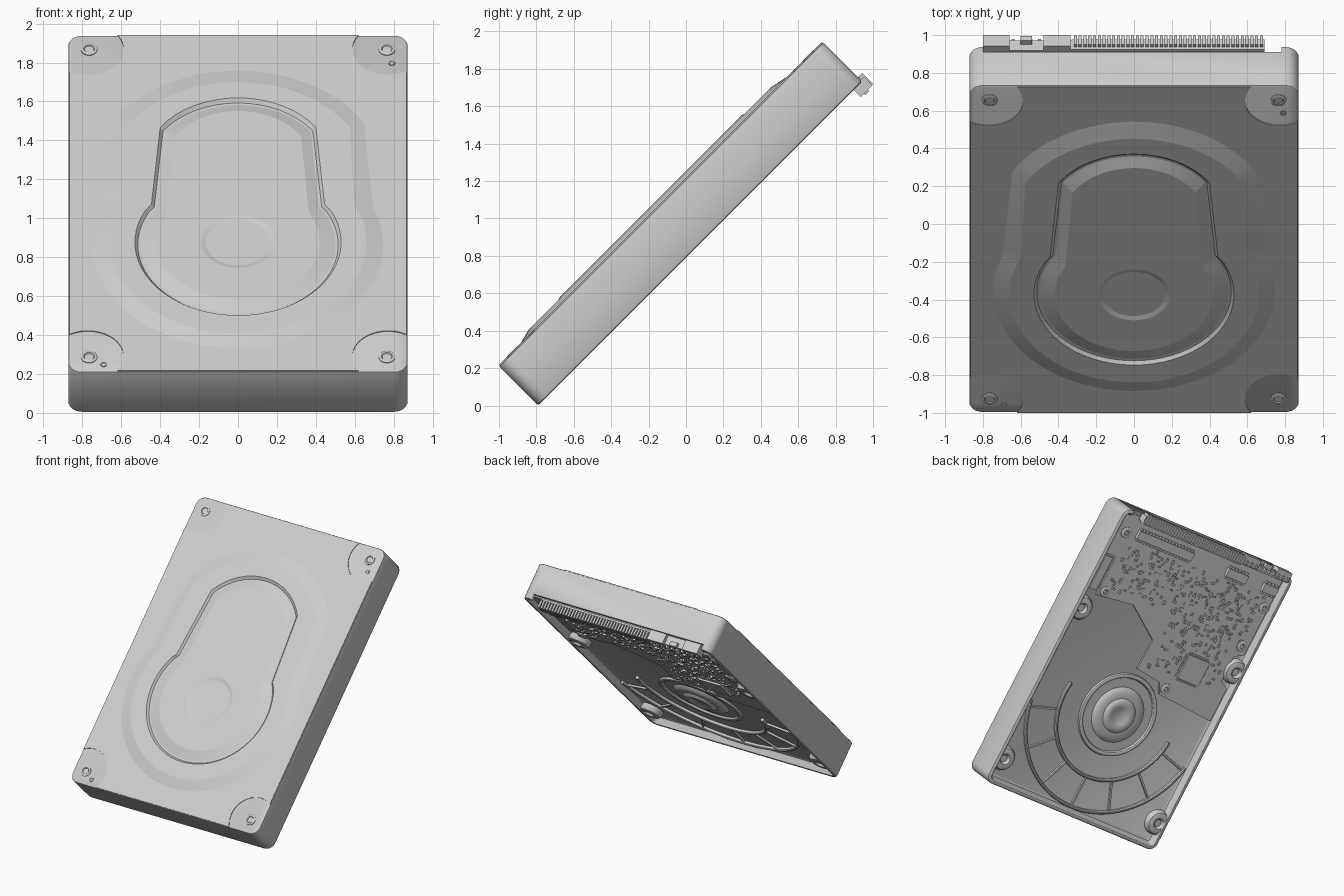
import bpy, bmesh, random
from math import sin, cos, asin, atan2, pi, sqrt, radians
from mathutils import Matrix

if "Cube" in bpy.data.objects:
    bpy.data.objects.remove(bpy.data.objects["Cube"])

random.seed(4)
# Local frame: x = width, v = length, w = thickness; the whole drive leans back 45 degrees
TILT = Matrix.Translation((0, -0.79, 0)) @ Matrix.Rotation(radians(45), 4, 'X')
L, W, HUB, MOTOR = 2.45, 0.872, 0.915, 0.89
FLOOR = 0.06


def finish(name, bm, angle=30):
    bmesh.ops.recalc_face_normals(bm, faces=bm.faces)
    me = bpy.data.meshes.new(name)
    bm.to_mesh(me)
    bm.free()
    ob = bpy.data.objects.new(name, me)
    bpy.context.collection.objects.link(ob)
    ob.matrix_world = TILT
    bpy.ops.object.select_all(action='DESELECT')
    ob.select_set(True)
    bpy.context.view_layer.objects.active = ob
    bpy.ops.object.shade_smooth_by_angle(angle=radians(angle))
    return ob


def loft(bm, rings):
    vs = [[bm.verts.new(p) for p in r] for r in rings]
    n = len(vs[0])
    for a, b in zip(vs, vs[1:]):
        for i in range(n):
            j = (i + 1) % n
            bm.faces.new((a[i], a[j], b[j], b[i]))
    bm.faces.new(vs[0])
    bm.faces.new(vs[-1])


def lathe(bm, x, v, profile, n=32):
    loft(bm, [[(x + r * cos(2 * pi * i / n), v + r * sin(2 * pi * i / n), w)
               for i in range(n)] for r, w in profile])


def box(bm, x0, x1, v0, v1, w0, w1):
    loft(bm, [[(x0, v0, w), (x1, v0, w), (x1, v1, w), (x0, v1, w)] for w in (w0, w1)])


def at(points, w):
    return [(x, v, w) for x, v in points]


def rounded(inset, rad=0.07, n=6):
    x, pts = W - inset, []
    r = max(rad - inset, 0.02)
    for sx, cv, a0 in ((1, L - inset - r, 0), (-1, L - inset - r, 90), (-1, inset + r, 180), (1, inset + r, 270)):
        for i in range(n + 1):
            a = radians(a0 + 90 * i / n)
            pts.append((sx * (x - r) + r * cos(a), cv + r * sin(a)))
    return pts


def keyhole(r, neck_v, nx, nv, cx, cv, top):
    a = asin((neck_v - HUB) / r)
    pts = []
    for i in range(41):
        t = pi - a + (pi + 2 * a) * i / 40
        pts.append((r * cos(t), HUB + r * sin(t)))
    s = top - cv
    R = (cx * cx + s * s) / (2 * s)
    b = asin(cx / R)
    pts.append((nx, nv))
    pts += [(R * sin(b - 2 * b * i / 16), top - R + R * cos(b - 2 * b * i / 16)) for i in range(17)]
    pts.append((-nx, nv))
    return pts


# Case: rounded tray, open underneath
bm = bmesh.new()
loft(bm, [at(rounded(i), w) for i, w in
          ((0.07, FLOOR), (0.055, FLOOR - 0.008), (0.036, 0.004), (0.03, 0.0), (0.012, 0.0), (0.004, 0.004),
           (0, 0.014), (0, 0.285), (0.003, 0.293), (0.01, 0.297))])
case = finish("case", bm)

# Opening in the end wall for the connectors
bm = bmesh.new()
box(bm, -0.80, 0.78, 2.36, 2.6, -0.1, 0.045)
cutter = finish("end_opening_cutter", bm)
cutter.hide_render = True
mod = case.modifiers.new("opening", 'BOOLEAN')
mod.operation, mod.object, mod.solver = 'DIFFERENCE', cutter, 'EXACT'
bpy.context.view_layer.objects.active = case
bpy.ops.object.modifier_apply(modifier=mod.name)
bpy.data.objects.remove(cutter)

# Cover plate with a round bite at each corner
R, ins = 0.185, 0.006
px, pv = 0.772, 0.11
a0 = atan2(sqrt(R * R - (W - ins - px) ** 2), -(W - ins - px))
a1 = atan2(-(pv - ins), sqrt(R * R - (pv - ins) ** 2))
bl = [(-px + R * cos(a0 + (a1 - a0) * i / 16), pv + R * sin(a0 + (a1 - a0) * i / 16)) for i in range(17)]
outline = (bl + [(-x, v) for x, v in bl[::-1]] + [(-x, L - v) for x, v in bl]
           + [(x, L - v) for x, v in bl[::-1]])
bm = bmesh.new()
loft(bm, [at(outline, 0.29), at(outline, 0.302)])
finish("cover_plate", bm)

# Raised cover pressing: outer slope, groove, higher inner plateau, spindle dimple
neck = asin((1.12 - HUB) / 0.42)
rings = [(keyhole(0.75, 1.185, 0.695, 1.225, 0.65, 1.81, 2.19), 0.301),
         (keyhole(0.66, 1.185, 0.595, 1.225, 0.575, 1.75, 2.08), 0.324),
         (keyhole(0.53, 1.15, 0.445, 1.19, 0.40, 1.75, 1.965), 0.324),
         (keyhole(0.515, 1.15, 0.43, 1.19, 0.385, 1.74, 1.945), 0.307),
         (keyhole(0.50, 1.15, 0.415, 1.19, 0.375, 1.735, 1.93), 0.307),
         (keyhole(0.42, 1.12, 0.36, 1.17, 0.325, 1.68, 1.865), 0.329)]
for r, w in ((0.19, 0.329), (0.165, 0.322)):
    angles = [pi - neck + 2 * pi * i / 60 for i in range(60)]
    rings.append(([(r * cos(t), HUB + r * sin(t)) for t in angles], w))
bm = bmesh.new()
loft(bm, [at(p, w) for p, w in rings])
finish("cover_pressing", bm, 8)

# Cover screws and small pins on the corner pads
bm = bmesh.new()
for sx in (-1, 1):
    for v in (0.107, L - 0.108):
        lathe(bm, sx * 0.765, v, ((0.042, 0.29), (0.042, 0.301), (0.036, 0.304), (0.028, 0.304), (0.024, 0.299)), 24)
for x, v in ((-0.69, 0.055), (0.79, 2.245)):
    lathe(bm, x, v, ((0.018, 0.29), (0.018, 0.301), (0.012, 0.301), (0.01, 0.299)), 16)
finish("cover_screws", bm)

# Domed mounting bosses on the underside, cut flat by the side walls
bm = bmesh.new()
for sx in (-1, 1):
    for v in (0.22, 1.57):
        lathe(bm, sx * 0.795, v, ((0.105, 0.07), (0.10, 0.03), (0.088, 0.012), (0.064, 0.004),
                                  (0.045, 0.006), (0.035, 0.016), (0.03, 0.03)))
for vert in bm.verts:
    vert.co.x = max(-0.858, min(0.858, vert.co.x))
finish("mounting_bosses", bm)

# Motor hub with its surrounding ring
B = FLOOR + 0.005
bm = bmesh.new()
lathe(bm, 0, MOTOR, ((0.24, B), (0.225, 0.05), (0.21, 0.04), (0.195, 0.032),
                     (0.145, 0.032), (0.13, 0.018), (0.11, 0.012), (0.075, 0.016), (0.06, 0.024)), 48)
lathe(bm, 0, MOTOR, ((0.352, B), (0.345, 0.044), (0.338, 0.04), (0.322, 0.04), (0.315, 0.044), (0.308, 0.058)), 48)
finish("motor_hub", bm)

# Curved and radial stiffening ribs
bm = bmesh.new()


def section(r0, r1, a):
    prof = ((r0, B), (r0, 0.042), (r0 * .7 + r1 * .3, 0.035), (r0 * .3 + r1 * .7, 0.035), (r1, 0.042), (r1, B))
    return [(r * cos(a), MOTOR + r * sin(a), w) for r, w in prof]


for r, s, e in ((0.55, 185, 370), (0.82, 193, 349)):
    loft(bm, [section(r - 0.013, r + 0.013, radians(s + (e - s) * i / 48)) for i in range(49)])
for i in range(7):
    a = radians(195 + 25 * i)
    dx, dv = cos(a), sin(a)
    loft(bm, [[(r * dx - t * dv, MOTOR + r * dv + t * dx, w)
               for t, w in ((-0.01, B), (-0.007, 0.045), (0.007, 0.045), (0.01, B))] for r in (0.54, 0.82)])
finish("stiffening_ribs", bm)

# Circuit board
board = [(0.82, 2.42), (-0.80, 2.42), (-0.80, 1.72), (-0.72, 1.68), (-0.72, 1.46), (-0.80, 1.42), (-0.80, 1.13),
         (-0.25, 1.17), (-0.20, 1.26), (0.05, 1.29), (0.04, 1.55), (0.36, 1.75), (0.72, 1.71), (0.72, 2.05), (0.82, 2.05)]
bm = bmesh.new()
loft(bm, [at(board, 0.05), at(board, 0.035)])
box(bm, 0.73, 0.80, 1.74, 2.03, 0.048, 0.07)
finish("circuit_board", bm)

bm = bmesh.new()
for x, v in ((0.74, 2.26), (0.66, 1.76), (-0.28, 1.23), (-0.74, 1.78), (-0.76, 2.13)):
    lathe(bm, x, v, ((0.045, 0.04), (0.045, 0.026), (0.035, 0.02), (0.02, 0.02), (0.015, 0.026)), 20)
finish("board_screws", bm)

# Main chip with legs, and header sockets
bm = bmesh.new()
box(bm, -0.53, -0.32, 1.35, 1.56, 0.012, 0.036)
for i in range(14):
    t = -0.095 + 0.19 * i / 13
    box(bm, -0.425 + t - .004, -0.425 + t + .004, 1.33, 1.58, 0.026, 0.036)
    box(bm, -0.55, -0.30, 1.455 + t - .004, 1.455 + t + .004, 0.026, 0.036)
finish("main_chip", bm)

bm = bmesh.new()
for x, half in ((0.36, 0.28), (-0.38, 0.10), (-0.72, 0.07)):
    box(bm, x - half, x + half, 2.25, 2.32, 0.006, 0.036)
    n = int(half / 0.016)
    for i in range(n):
        t = x - half + 2 * half * (i + .5) / n
        box(bm, t - .007, t + .007, 2.23, 2.34, 0.016, 0.036)
finish("header_sockets", bm)

# Small parts scattered over the board
bm = bmesh.new()
for i in range(360):
    if i % 3:
        x, v = random.uniform(-0.72, 0.66), random.uniform(1.80, 2.21)
    else:
        x, v = random.uniform(-0.66, -0.02), random.uniform(1.33, 1.80)
    if abs(x + 0.425) < 0.15 and abs(v - 1.455) < 0.15:
        continue
    a, b = random.choice(((0.006, 0.010), (0.010, 0.006), (0.014, 0.009), (0.008, 0.016)))
    box(bm, x - a, x + a, v - b, v + b, random.uniform(0.018, 0.027), 0.036)
finish("board_parts", bm)

# Wide data connector: shell, with a comb of contacts
bm = bmesh.new()
box(bm, -0.33, 0.69, 2.40, 2.455, -0.045, 0.03)
for i in range(40):
    x = -0.31 + 0.985 * i / 39
    box(bm, x - .008, x + .008, 2.385, 2.475, -0.052, 0.012)
finish("data_connector", bm)

# Power connector: base strip with raised blocks
bm = bmesh.new()
box(bm, -0.80, -0.33, 2.395, 2.45, -0.04, 0.035)
for x0, x1 in ((-0.80, -0.66), (-0.48, -0.335)):
    box(bm, x0, x1, 2.40, 2.482, -0.05, 0.032)
box(bm, -0.60, -0.54, 2.43, 2.48, -0.045, -0.01)
for i in range(10):
    x = -0.78 + 0.42 * i / 9
    box(bm, x - .008, x + .008, 2.41, 2.44, -0.062, -0.03)
finish("power_connector", bm)
